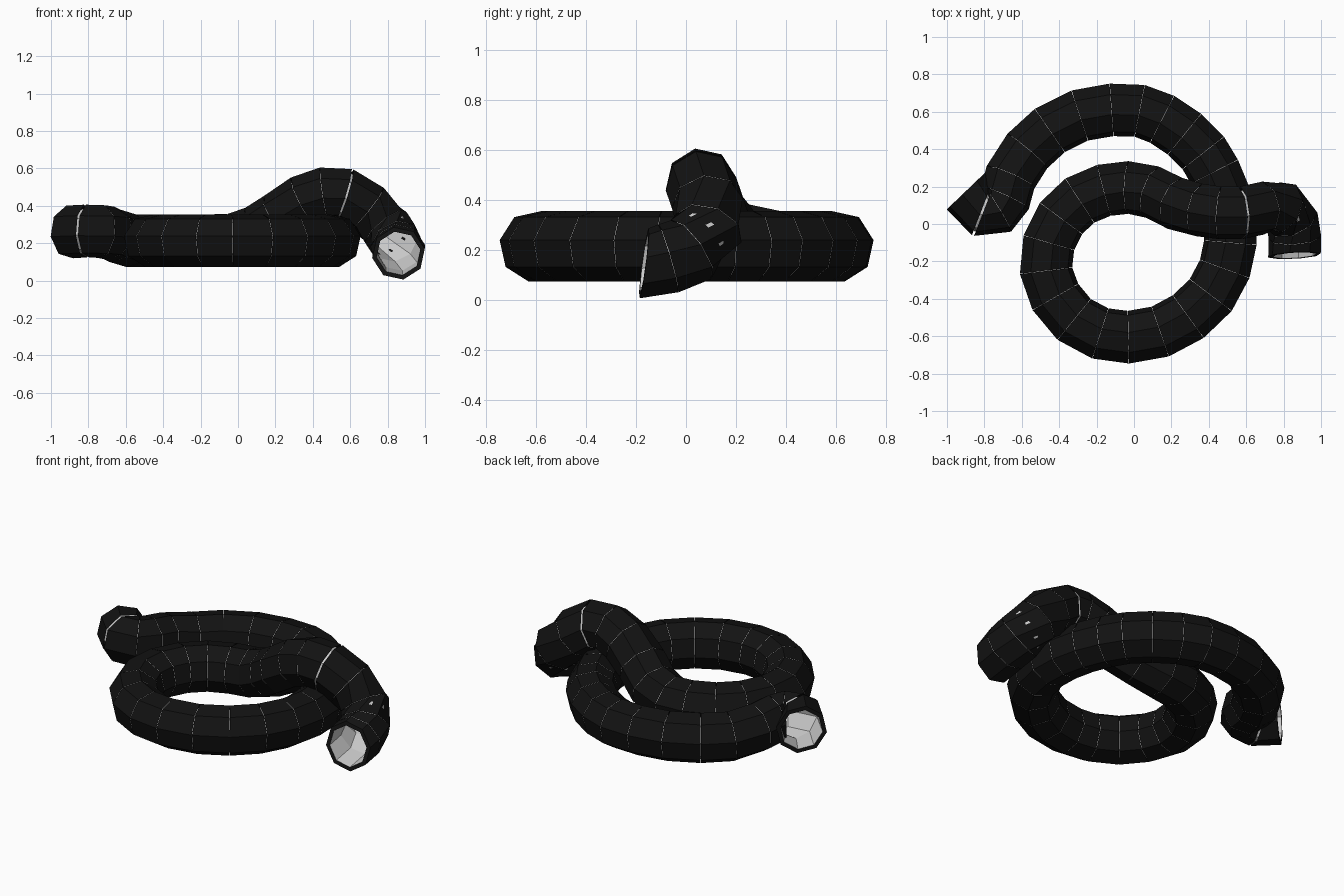
import bpy, bmesh, math
from mathutils import Vector

if "Cube" in bpy.data.objects:
    bpy.data.objects.remove(bpy.data.objects["Cube"])

R_OUT, R_IN, SIDES, TURN = 0.143, 0.119, 8, math.radians(10)
LOW = 0.213  # centre height of the part lying flat

# centre line, from the left end, round the big arc and the loop, over to the right end
PATH = [(-.90, .175, .26), (-.81, .07, .265), (-.73, .08, .262), (-.69, .14, .255), (-.66, .25, .24)]
PATH += [(x, y, LOW) for x, y in [
    (-.57, .39), (-.45, .50), (-.29, .58), (-.12, .61), (.03, .605), (.15, .56), (.27, .48),
    (.37, .38), (.43, .28), (.48, .16), (.51, .03), (.515, -.10), (.485, -.24), (.41, -.38),
    (.29, -.495), (.14, -.575), (-.03, -.605), (-.18, -.585), (-.32, -.51), (-.42, -.39),
    (-.47, -.25), (-.455, -.10), (-.39, .03), (-.29, .125), (-.16, .18)]]
PATH += [(-.03, .195, .218), (.10, .17, .26), (.22, .11, .335), (.35, .075, .425), (.46, .06, .465),
         (.57, .06, .46), (.69, .085, .385), (.79, .09, .285), (.845, .02, .20),
         (.86, -.07, .165), (.858, -.168, .145)]
PTS = [Vector(p) for p in PATH]
START, END = Vector((.69, -.72, 0)), Vector((.06, -1, .13))
WIDE = {1: .012, len(PTS) - 6: .010}  # seams that stand open a little


def material(name, rgb):
    m = bpy.data.materials.new(name)
    m.diffuse_color = (*rgb, 1)
    m.use_nodes = True
    m.node_tree.nodes["Principled BSDF"].inputs["Base Color"].default_value = m.diffuse_color
    return m


def tangent(i):
    if i == 0:
        return START.normalized()
    if i == len(PTS) - 1:
        return END.normalized()
    a, b = (PTS[i] - PTS[i - 1]).normalized(), (PTS[i + 1] - PTS[i]).normalized()
    return (a + b).normalized()


def ring(bm, i, radius, shift=0):
    t = tangent(i)
    side = Vector((0, 0, 1)).cross(t).normalized()
    up = t.cross(side)
    c = PTS[i] + t * shift
    angles = [TURN + math.tau * k / SIDES for k in range(SIDES)]
    return [bm.verts.new(c + (side * math.cos(a) + up * math.sin(a)) * radius) for a in angles]


def bridge(bm, a, b):
    for k in range(SIDES):
        n = (k + 1) % SIDES
        bm.faces.new((a[k], a[n], b[n], b[k]))


def finish(bm, name, mat):
    me = bpy.data.meshes.new(name)
    bm.to_mesh(me)
    bm.free()
    ob = bpy.data.objects.new(name, me)
    bpy.context.collection.objects.link(ob)
    me.materials.append(mat)
    return ob


black = material("black", (.006, .006, .006))
grey = material("grey", (.8, .8, .8))
last = len(PTS) - 1

# black outer sleeves with hairline seams and rims at both ends
bm = bmesh.new()
for i in range(last):
    a = ring(bm, i, R_OUT, 0 if i == 0 else WIDE.get(i, .002) / 2)
    b = ring(bm, i + 1, R_OUT, 0 if i + 1 == last else -WIDE.get(i + 1, .002) / 2)
    bridge(bm, a, b)
    if i == 0:
        bridge(bm, ring(bm, 0, R_IN), a)
    if i + 1 == last:
        bridge(bm, b, ring(bm, last, R_IN))
finish(bm, "tube_sleeves", black)

# grey lining of the hollow tube, facing inward
bm = bmesh.new()
rings = [ring(bm, i, R_IN) for i in range(last + 1)]
for a, b in zip(rings, rings[1:]):
    bridge(bm, b, a)
finish(bm, "tube_lining", grey)
